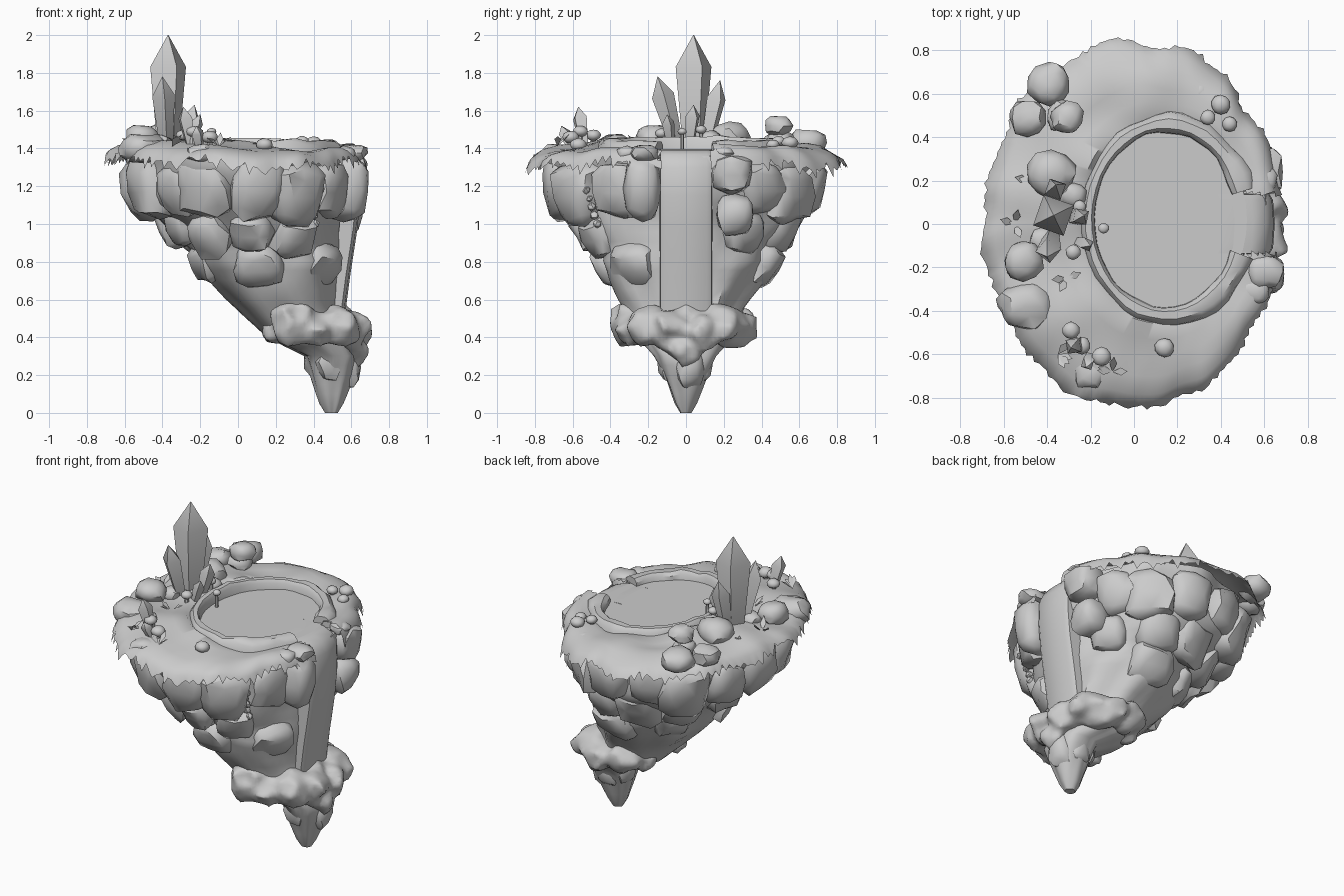
import bpy, bmesh, random
from math import sin, cos, pi, radians, atan2
from mathutils import Vector, Matrix, noise

if "Cube" in bpy.data.objects:
    bpy.data.objects.remove(bpy.data.objects["Cube"])

random.seed(7)
R = random.uniform


def finish(name, bm, angle=40):
    bmesh.ops.recalc_face_normals(bm, faces=bm.faces)
    me = bpy.data.meshes.new(name)
    bm.to_mesh(me)
    bm.free()
    ob = bpy.data.objects.new(name, me)
    bpy.context.collection.objects.link(ob)
    me.polygons.foreach_set("use_smooth", [True] * len(me.polygons))
    me.set_sharp_from_angle(angle=radians(angle))
    return ob


def loft(bm, rings, closed=True, cap=True):
    vs = [[bm.verts.new(p) for p in r] for r in rings]
    n = len(vs[0])
    for a, b in zip(vs, vs[1:]):
        for i in range(n if closed else n - 1):
            j = (i + 1) % n
            bm.faces.new((a[i], a[j], b[j], b[i]))
    if cap:
        bm.faces.new(vs[0])
        bm.faces.new(vs[-1])


def blob(bm, pos, size, rot=Matrix.Identity(3), square=1.0, rough=0.1, sub=2):
    """Lumpy rounded stone; square below 1 makes it boxier."""
    seed = Vector((R(0, 50), R(0, 50), R(0, 50)))
    for v in bmesh.ops.create_icosphere(bm, subdivisions=sub, radius=1)["verts"]:
        c = Vector([abs(k) ** square * (1 if k > 0 else -1) for k in v.co])
        c *= 1 + rough * noise.noise(c * 1.5 + seed)
        v.co = Vector(pos) + rot @ Vector([c[i] * size[i] for i in range(3)])


# Silhouette of the leaning rock: z, x min, x max, y half width
SEC = [(0.0, .46, .53, .03), (.05, .43, .56, .06), (.2, .38, .62, .12), (.3, .35, .64, .17),
       (.4, .14, .60, .26), (.55, .0, .56, .32), (.7, -.18, .57, .42), (.9, -.34, .60, .54),
       (1.1, -.56, .64, .70), (1.3, -.64, .68, .80), (1.37, -.64, .66, .80)]


def section(z):
    for a, b in zip(SEC, SEC[1:]):
        if z <= b[0]:
            t = (z - a[0]) / (b[0] - a[0])
            _, lo, hi, ry = [p + (q - p) * t for p, q in zip(a, b)]
            return (lo + hi) / 2, (hi - lo) / 2, ry
    return 0.01, .65, .80


# Rock core
bm = bmesh.new()
rings = []
for k in range(28):
    z = 1.36 * k / 27
    cx, rx, ry = section(z)
    ring = []
    for i in range(48):
        a = 2 * pi * i / 48
        f = (.96 if z < .85 else .9) + .13 * noise.noise(Vector((cos(a) * 1.9, sin(a) * 1.9, z * 4.5)))
        if abs(sin(a)) < .4 and cos(a) > 0 and z > .4:
            f = min(f, .93)
        ring.append((cx + rx * f * cos(a), ry * f * sin(a), z))
    rings.append(ring)
loft(bm, rings)
finish("rock_core", bm)

# Tiers of boulders: z, count, tangent half, radial half, height half, tilt
bm = bmesh.new()
for z, n, w, d, h, tilt, off in [(1.19, 15, .155, .12, .17, .22, .5), (.97, 11, .13, .10, .13, .45, .2),
                                 (.80, 6, .13, .09, .12, .5, .3)]:
    cx, rx, ry = section(z)
    for i in range(n):
        a = 2 * pi * (i + off) / n + R(-.07, .07)
        s = R(.82, 1.12)
        x, y = cx + (rx - d * .9) * cos(a), (ry - d * .9) * sin(a)
        if x > .3 and abs(y) < .14 + w * .8:
            continue
        out = atan2(sin(a) / ry, cos(a) / rx)
        blob(bm, (x, y, z + R(-.03, .03)), (d * s, w * s, h * s),
             Matrix.Rotation(out, 3, 'Z') @ Matrix.Rotation(tilt, 3, 'Y'), .68, .25)
# Stones framing the waterfall
for x, y, z, w, h in [(.58, -.23, 1.19, .10, .17), (.58, .24, 1.27, .11, .11), (.55, .26, 1.05, .10, .11)]:
    blob(bm, (x, y, z), (.11, w, h), Matrix.Rotation(.12, 3, 'Y'), .65, .2)
# Knobs on the bottom spike
for x, y, z, s in [(.48, -.08, .27, .07), (.5, .07, .25, .07), (.57, .02, .24, .08), (.43, .03, .3, .08)]:
    blob(bm, (x, y, z), (s, s, s * 1.4), square=.8, rough=.25)
finish("boulders", bm)

# Grass top with ragged hanging edge
bm = bmesh.new()
N = 200
spec = [(0, 1.385), (.12, 1.42), (.3, 1.42), (.5, 1.42), (.7, 1.415), (.9, 1.385), (1.0, 1.355), (1.04, 1.325)]
drop = [R(-.01, .055) if i % 2 else R(-.03, .02) for i in range(N)]
rings = []
for t, z in spec:
    ring = []
    for i in range(N):
        a = 2 * pi * i / N
        wob = 1 + .05 * noise.noise(Vector((cos(a) * 4, sin(a) * 4, 1)))
        inner = Vector((.15 + .36 * cos(a), .02 + .43 * sin(a), 0))
        outer = Vector((.67 * wob * cos(a), .825 * wob * sin(a), 0))
        p = inner.lerp(outer, t)
        p.z = z - .02 * cos(a)
        if .1 < t:
            p.z += .045 * noise.noise(p * 4)
        if t > 1:
            p.z -= drop[i]
            p.xy *= 1 + drop[i] * .4
        ring.append(p)
    rings.append(ring)
loft(bm, rings, cap=False)
gap = [f for f in bm.faces if f.calc_center_median().x > .3 and abs(f.calc_center_median().y) < .14]
bmesh.ops.delete(bm, geom=gap, context='FACES')
finish("grass_top", bm, 50)

# Pool water
bm = bmesh.new()
bm.faces.new([bm.verts.new((.15 + .37 * cos(2 * pi * i / 40), .02 + .44 * sin(2 * pi * i / 40), 1.395))
              for i in range(40)])
finish("pool_water", bm)

# Raised pool rim, open at the waterfall, wider towards the gap
bm = bmesh.new()
rings = []
for i in range(37):
    a = radians(17 + 322 * i / 36)
    w = .042 + .012 * cos(a) + .02 * noise.noise(Vector((i * .45, 0, 0)))
    top = 1.45 - .012 * cos(a) + .015 * noise.noise(Vector((i * .6, 5, 0)))
    ring = []
    for u, z in [(-.8, 1.37), (-.7, top - .02), (-.3, top), (.6, top), (1.2, top - .025), (1.4, 1.37)]:
        ring.append((.15 + (.355 + w * u) * cos(a), .02 + (.435 + w * u) * sin(a), z))
    rings.append(ring)
loft(bm, rings)
finish("pool_rim", bm)

# Waterfall sheet
bm = bmesh.new()
path = [(.4, 1.397), (.54, 1.392), (.60, 1.367), (.635, 1.30), (.64, 1.15), (.625, .98), (.585, .72), (.55, .45)]
rings = [[(x - .09, -.14, z - .01), (x - .015, -.135, z), (x, -.11, z), (x + .008, 0, z), (x, .11, z),
          (x - .015, .135, z), (x - .09, .14, z - .01)] for x, z in path]
loft(bm, rings, closed=False, cap=False)
finish("waterfall", bm)

# Splash cloud wrapped round the foot of the fall
bm = bmesh.new()
for x, y, z, s in [(.28, -.28, .48, .12), (.40, -.27, .44, .10), (.52, -.2, .46, .12), (.60, -.08, .44, .105),
                   (.60, .08, .43, .105), (.53, .2, .46, .12), (.42, .27, .45, .11), (.27, .26, .47, .11),
                   (.61, .0, .32, .085), (.45, 0, .45, .17), (.19, -.17, .42, .07), (.19, .16, .43, .07)]:
    blob(bm, (x, y, z), (s, s, s * .95), rough=.55)
cloud = finish("splash_cloud", bm, 60)
m = cloud.modifiers.new("merge", 'REMESH')
m.mode, m.voxel_size, m.use_smooth_shade = 'VOXEL', .022, True
m = cloud.modifiers.new("soften", 'SMOOTH')
m.iterations = 2


# Crystals: square prisms that widen to a shoulder, then come to a point
def crystal(bm, base, tip, r, turn):
    base, tip = Vector(base), Vector(tip)
    q = (tip - base).to_track_quat('Z', 'Y').to_matrix() @ Matrix.Rotation(turn, 3, 'Z')
    L = (tip - base).length
    loft(bm, [[base + q @ Vector((r * f * cos(i * pi / 2), r * f * sin(i * pi / 2), L * t)) for i in range(4)]
              for t, f in [(0, .6), (.72, 1), (1, .02)]])


bm = bmesh.new()
for base, tip, r, turn in [
        ((-.37, .04, 1.40), (-.37, .04, 2.0), .105, .45), ((-.38, -.05, 1.42), (-.40, -.15, 1.78), .06, .3),
        ((-.37, .11, 1.42), (-.36, .18, 1.76), .055, .6), ((-.28, .02, 1.42), (-.23, .04, 1.63), .045, .2),
        ((-.26, -.08, 1.42), (-.20, -.10, 1.58), .035, .7), ((-.25, -.54, 1.41), (-.29, -.57, 1.62), .045, .3),
        ((-.2, -.6, 1.39), (-.22, -.66, 1.52), .035, .8)]:
    crystal(bm, base, tip, r, turn)
finish("crystals", bm, 60)

# Bushes and mossy stones on the grass
bm = bmesh.new()
for x, y, z, s in [(-.39, .64, 1.43, .10), (-.49, .49, 1.43, .085), (-.31, .49, 1.52, .075), (-.33, .50, 1.44, .07),
                   (-.38, .23, 1.46, .11), (-.51, -.17, 1.46, .09), (-.28, .13, 1.45, .06), (-.42, -.08, 1.43, .06)]:
    blob(bm, (x, y, z), (s, s, s * .75), square=.9, rough=.25)
blob(bm, (-.50, -.38, 1.40), (.14, .11, .08), rough=.25)
for x, y, s in [(.6, -.22, .08), (.56, -.31, .06), (.6, .2, .06), (.3, .6, .05), (-.2, -.68, .08), (-.13, .58, .05)]:
    blob(bm, (x, y, 1.375), (s, s, s * .6), square=.8, rough=.25)
finish("bushes", bm)

# Mushrooms: domed caps on thin stems
bm = bmesh.new()
for x, y, h, s in [(-.24, -.56, .07, .04), (-.15, -.61, .04, .045), (-.29, -.49, .05, .04), (.14, -.57, .0, .045),
                   (.34, .49, .02, .035), (.44, .46, .0, .035), (.40, .55, .01, .045), (-.28, -.13, .06, .035),
                   (-.25, .08, .08, .03), (-.14, -.02, .07, .025)]:
    blob(bm, (x, y, 1.42 + h), (s, s, s * .75), rough=.1)
    bmesh.ops.create_cone(bm, cap_ends=True, segments=6, radius1=s * .4, radius2=s * .35, depth=h + .04,
                          matrix=Matrix.Translation((x, y, 1.40 + h / 2)))
finish("mushrooms", bm)

# Leaf sprigs, plus a hanging vine of small buds at the front right
bm = bmesh.new()
for x, y in [(-.31, -.25), (-.48, .2), (-.55, 0), (-.35, -.6), (-.1, -.68)]:
    for k in range(4):
        a = R(0, 2 * pi)
        d, s = Vector((cos(a), sin(a), 0)), Vector((-sin(a), cos(a), 0)) * .018
        b = Vector((x, y, 1.41))
        mid, tip = b + d * .04 + Vector((0, 0, .04)), b + d * .07 + Vector((0, 0, R(.03, .08)))
        bm.faces.new([bm.verts.new(p) for p in (b, mid + s, tip, mid - s)])
for k in range(7):
    blob(bm, (.42 + R(-.02, .02), -.56 + .015 * k, 1.27 - .045 * k), (.024, .024, .024), sub=1)
finish("sprigs_and_vine", bm)
